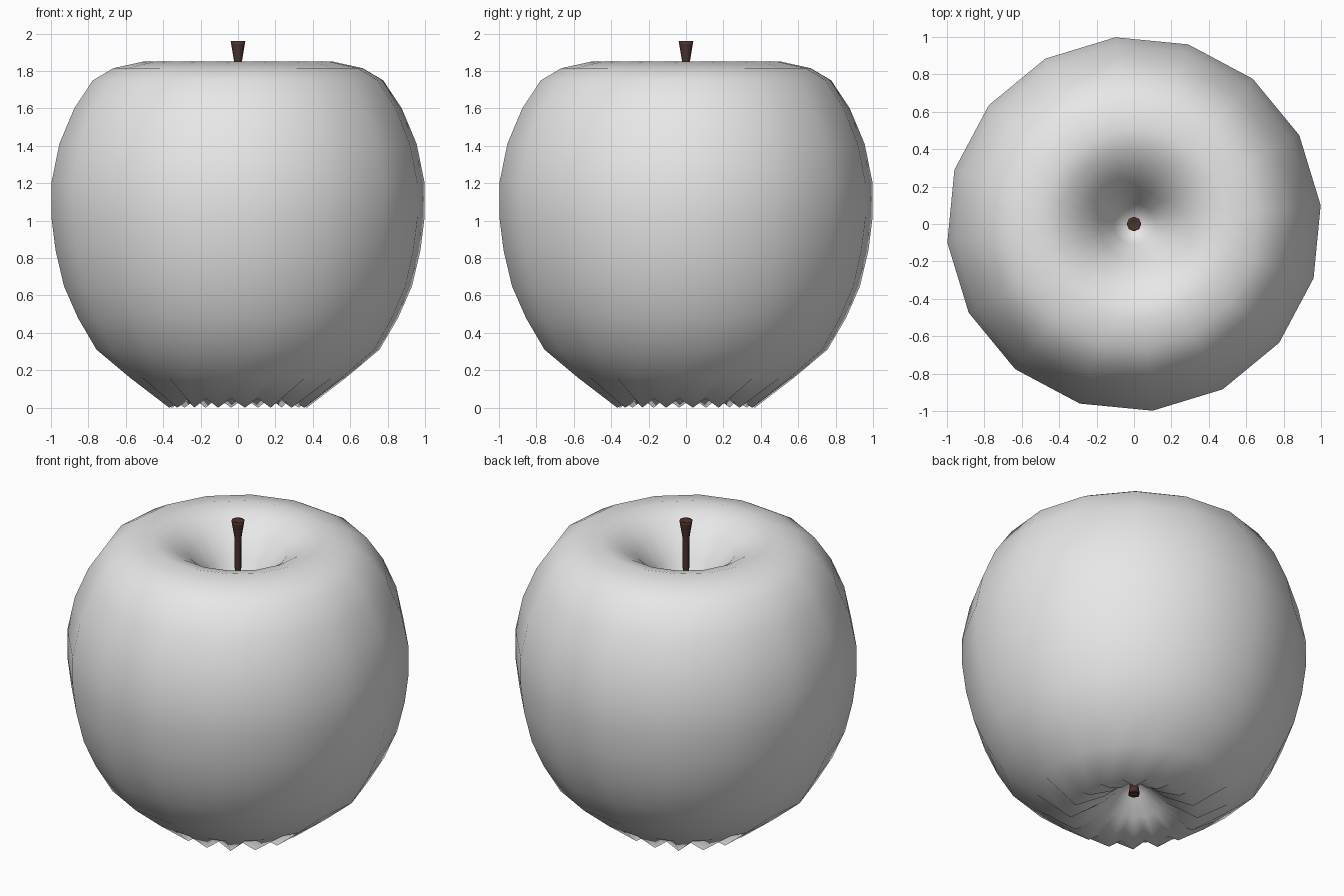
import bpy, bmesh, math

if "Cube" in bpy.data.objects:
    bpy.data.objects.remove(bpy.data.objects["Cube"])


def material(name, rgb):
    m = bpy.data.materials.new(name)
    m.diffuse_color = (*rgb, 1)
    m.use_nodes = True
    m.node_tree.nodes["Principled BSDF"].inputs["Base Color"].default_value = m.diffuse_color
    return m


def lathe(name, profile, sides, mat, offset=0.0, ragged=None):
    """Revolve (r, z) points into a closed solid. Every second vertex sits mid-edge
    of the polygon, and may be lifted on chosen rings to make a ragged rim."""
    ragged = ragged or {}
    bm = bmesh.new()
    n = sides * 2
    rings = []
    for k, (r, z) in enumerate(profile):
        ring = []
        for i in range(n):
            a = offset + i * math.tau / n
            odd = i % 2
            rr = r * math.cos(math.pi / sides) if odd else r
            zz = z + (ragged.get(k, 0.0) if odd else 0.0)
            ring.append(bm.verts.new((rr * math.cos(a), rr * math.sin(a), zz)))
        rings.append(ring)
    for lo, hi in zip(rings, rings[1:]):
        for i in range(n):
            j = (i + 1) % n
            bm.faces.new((lo[i], lo[j], hi[j], hi[i]))
    bm.faces.new(list(reversed(rings[0])))
    bm.faces.new(rings[-1])
    bmesh.ops.recalc_face_normals(bm, faces=bm.faces[:])
    me = bpy.data.meshes.new(name)
    bm.to_mesh(me)
    bm.free()
    me.materials.append(mat)
    for p in me.polygons:
        p.use_smooth = True
    ob = bpy.data.objects.new(name, me)
    bpy.context.collection.objects.link(ob)
    return ob


skin = material("pale grey skin", (0.8, 0.8, 0.8))
brown = material("dark brown", (0.075, 0.032, 0.025))

# fruit body: bottom hollow, ragged rim, round flank, deep stem hollow
body = [(0.03, 0.24), (0.08, 0.20), (0.19, 0.10), (0.37, 0.0), (0.58, 0.16),
        (0.76, 0.31), (0.86, 0.48), (0.935, 0.65), (0.98, 0.84), (1.003, 1.02),
        (1.003, 1.2), (0.96, 1.41), (0.88, 1.6), (0.78, 1.75), (0.67, 1.815),
        (0.51, 1.85), (0.40, 1.82), (0.29, 1.75), (0.19, 1.63), (0.11, 1.49),
        (0.04, 1.40)]
lathe("fruit_body", body, 16, skin, math.radians(5.7), {2: 0.02, 3: 0.05})

# stem, flared at the tip
lathe("stem", [(0.018, 1.38), (0.019, 1.62), (0.021, 1.85), (0.036, 1.94), (0.039, 1.96), (0.025, 1.95)],
      8, brown)

# dried blossom end in the bottom hollow
lathe("blossom_end", [(0.022, 0.17), (0.036, 0.155), (0.03, 0.19), (0.018, 0.26)], 6, brown)
